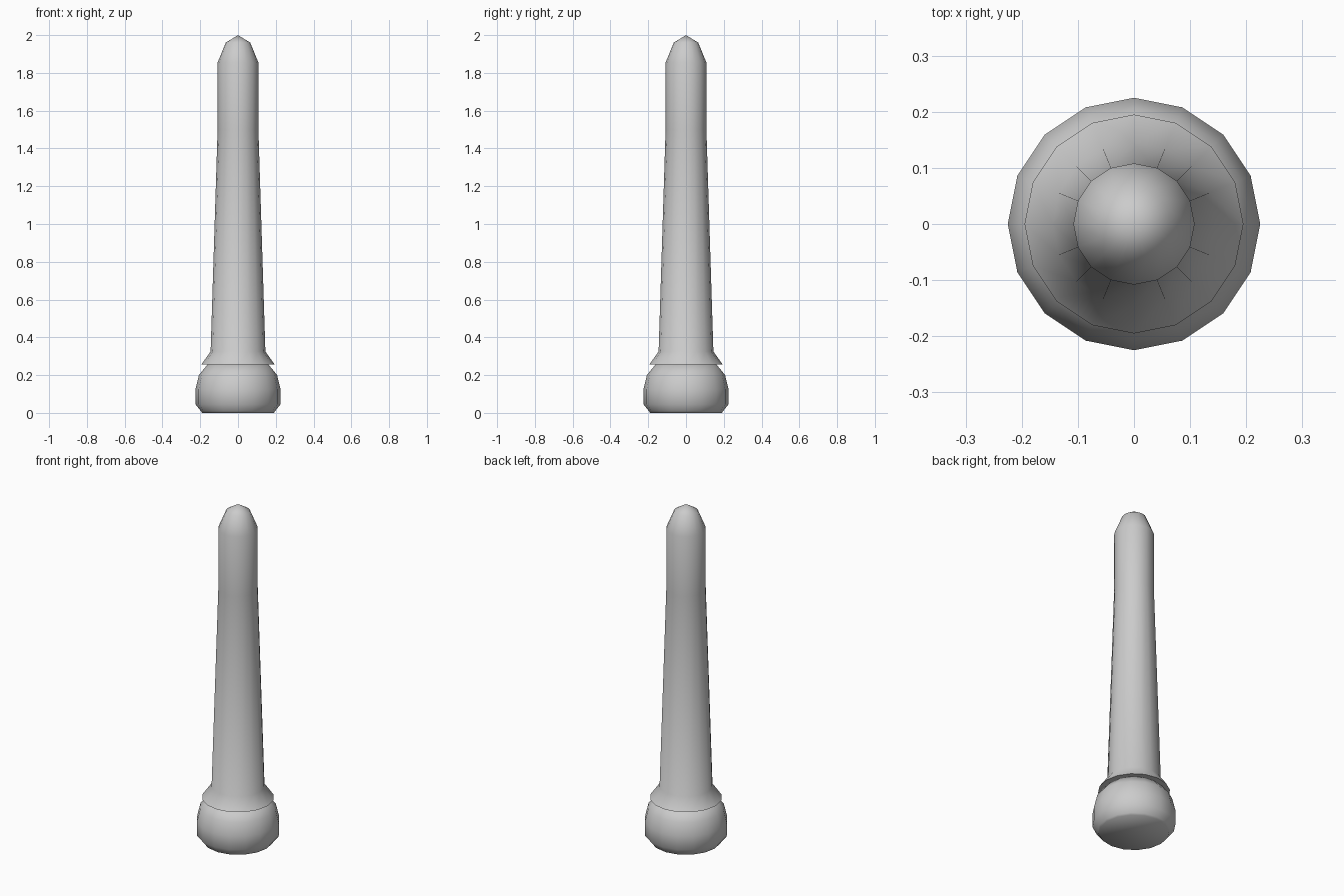
import bpy, bmesh, math

if "Cube" in bpy.data.objects:
    bpy.data.objects.remove(bpy.data.objects["Cube"])

SIDES = 16


def lathe(name, profile, sharp_angle):
    """Revolve (radius, z) points around z; radius 0 makes a pole, open ends are capped."""
    bm = bmesh.new()
    rings = []
    for r, z in profile:
        if r == 0:
            rings.append([bm.verts.new((0, 0, z))] * SIDES)
        else:
            rings.append([bm.verts.new((r * math.cos(2 * math.pi * i / SIDES),
                                        r * math.sin(2 * math.pi * i / SIDES), z))
                          for i in range(SIDES)])
    for a, b in zip(rings, rings[1:]):
        for i in range(SIDES):
            j = (i + 1) % SIDES
            bm.faces.new(dict.fromkeys((a[i], a[j], b[j], b[i])))
    if profile[0][0]:
        bm.faces.new(rings[0][::-1])
    if profile[-1][0]:
        bm.faces.new(rings[-1])
    bmesh.ops.recalc_face_normals(bm, faces=bm.faces)
    mesh = bpy.data.meshes.new(name)
    bm.to_mesh(mesh)
    bm.free()
    obj = bpy.data.objects.new(name, mesh)
    bpy.context.collection.objects.link(obj)
    bpy.ops.object.select_all(action='DESELECT')
    obj.select_set(True)
    bpy.context.view_layer.objects.active = obj
    bpy.ops.object.shade_smooth_by_angle(angle=math.radians(sharp_angle))
    return obj


# Rounded foot
lathe("base_knob", [(0.19, 0.0), (0.197, 0.01), (0.225, 0.045), (0.225, 0.125),
                    (0.207, 0.2), (0.16, 0.258)], 85)

# Flared collar, tapering shaft and pointed tip
lathe("shaft", [(0.155, 0.257), (0.195, 0.255), (0.145, 0.325), (0.108, 1.5),
                (0.108, 1.855), (0.065, 1.96), (0.0, 2.0)], 85)
